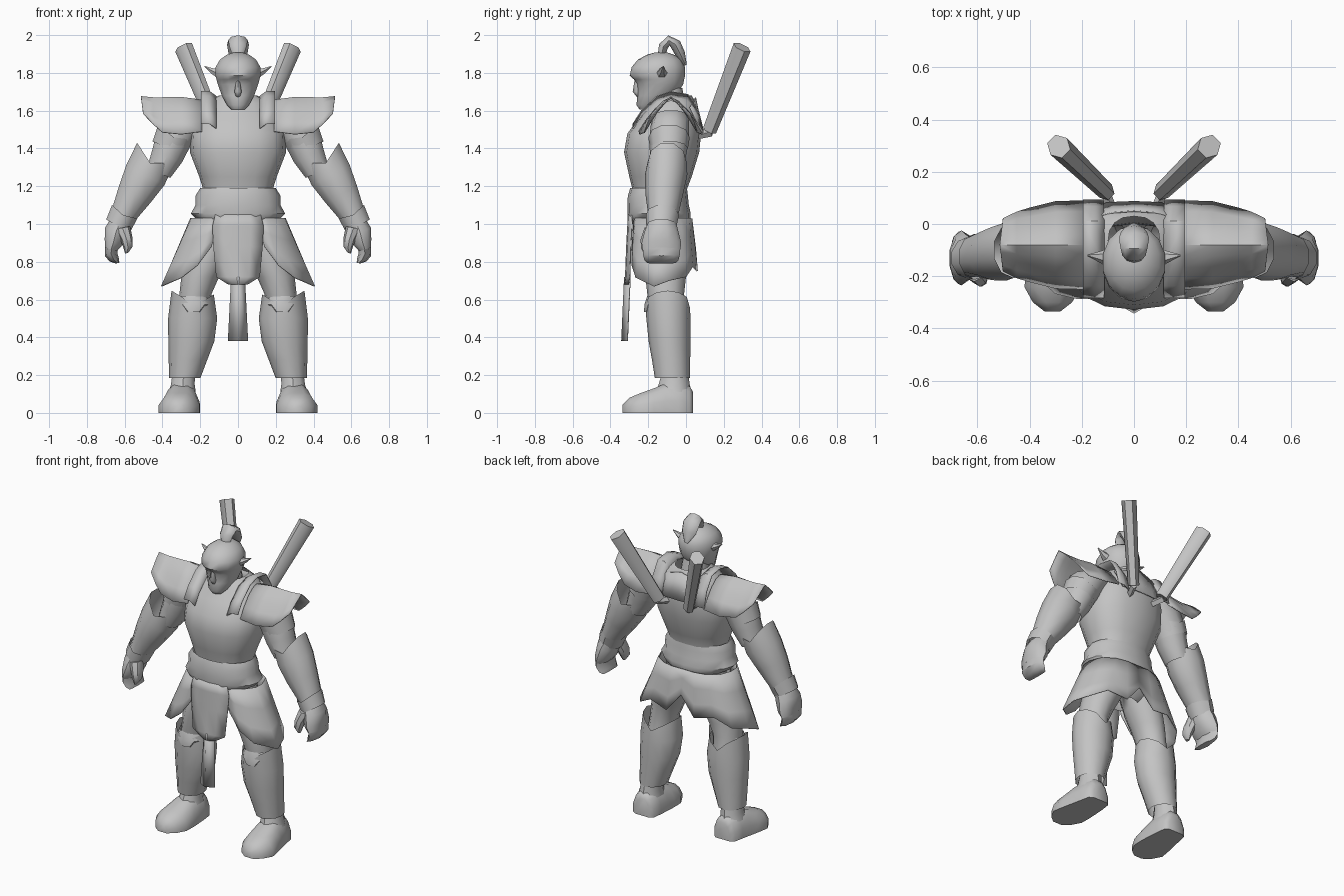
import bpy, bmesh, math
from mathutils import Vector as V

grey = bpy.data.materials.new("armour grey")
grey.diffuse_color = (0.55, 0.55, 0.55, 1)


def finish(name, bm, mirror, thick=0, angle=40):
    bmesh.ops.remove_doubles(bm, verts=bm.verts, dist=0.0005)
    bmesh.ops.recalc_face_normals(bm, faces=bm.faces)
    me = bpy.data.meshes.new(name)
    bm.to_mesh(me)
    bm.free()
    me.polygons.foreach_set("use_smooth", [True] * len(me.polygons))
    me.set_sharp_from_angle(angle=math.radians(angle))
    me.materials.append(grey)
    ob = bpy.data.objects.new(name, me)
    bpy.context.collection.objects.link(ob)
    if thick:
        m = ob.modifiers.new("thickness", 'SOLIDIFY')
        m.thickness, m.offset = thick, 0
    if mirror:
        ob.modifiers.new("mirror", 'MIRROR')
    return ob


def surface(name, rows, closed=False, caps=False, mirror=False, thick=0, angle=40):
    """Skin rows of points; closed rows make a tube."""
    bm = bmesh.new()
    vs = [[bm.verts.new(p) for p in r] for r in rows]
    n = len(vs[0])
    for a, b in zip(vs, vs[1:]):
        for i in range(n if closed else n - 1):
            j = (i + 1) % n
            bm.faces.new((a[i], a[j], b[j], b[i]))
    if caps:
        bm.faces.new(vs[0])
        bm.faces.new(vs[-1])
    return finish(name, bm, mirror, thick, angle)


def oval(c, u, v, n=12, power=1.0):
    out = []
    f = lambda t: math.copysign(abs(t) ** power, t)
    for i in range(n):
        a = 2 * math.pi * i / n
        out.append(V(c) + V(u) * f(math.sin(a)) - V(v) * f(math.cos(a)))
    return out


def stack(name, rings, n=12, power=1.0, caps=True, **kw):
    """Level rings: (z, centre x, half width, front y, back y)."""
    rows = [oval((x, (f + b) / 2, z), (w, 0, 0), (0, (b - f) / 2, 0), n, power)
            for z, x, w, f, b in rings]
    return surface(name, rows, True, caps, **kw)


def limb(name, rings, lean, n=10, spike=0, caps=True, **kw):
    """Rings (x, y, z, half width, half depth) square to a leaning axis."""
    d = V(lean).normalized()
    u = V((d.z, 0, -d.x))
    rows = [oval(r[:3], u * r[3], (0, r[4], 0), n) for r in rings]
    for i, p in enumerate(rows[0]):            # pointed cuff
        p += d * spike * (abs(math.sin(2 * math.pi * i / n)) - 0.4)
    return surface(name, rows, True, caps, mirror=True, **kw)


# torso, belt and pelvis
stack("chest_armour", [(1.10, 0, .18, -.27, .0), (1.17, 0, .18, -.28, .0),
      (1.25, 0, .205, -.30, .03), (1.38, 0, .255, -.328, .07),
      (1.48, 0, .25, -.31, .08), (1.56, 0, .22, -.25, .075),
      (1.64, 0, .18, -.19, .055), (1.68, 0, .10, -.17, .03)], 16, .85, caps=False)
stack("belt", [(1.0, 0, .18, -.29, .015), (1.02, 0, .215, -.305, .025), (1.055, 0, .25, -.31, .025),
      (1.10, 0, .225, -.31, .015), (1.15, 0, .225, -.308, .01), (1.19, 0, .20, -.295, .005)],
      16, .95, caps=False)
stack("pelvis", [(.83, 0, .10, -.19, -.02), (.88, 0, .19, -.22, .02),
      (.95, 0, .21, -.24, .03), (1.03, 0, .19, -.24, .01)], 14, caps=False)
stack("neck", [(1.62, 0, .09, -.19, .0), (1.72, 0, .075, -.18, -.02)], 10, caps=False)

# head, nose, ear points and top knot
stack("head", [(1.605, 0, .035, -.245, -.19), (1.63, 0, .06, -.262, -.13),
      (1.68, 0, .088, -.258, -.05), (1.74, 0, .11, -.26, -.015), (1.765, 0, .117, -.275, -.01),
      (1.785, 0, .122, -.298, -.005), (1.83, 0, .122, -.288, -.005), (1.87, 0, .098, -.255, -.025),
      (1.895, 0, .062, -.21, -.06), (1.908, 0, .025, -.165, -.1)], 14, angle=55)
stack("nose", [(1.67, 0, .012, -.258, -.23), (1.70, 0, .022, -.282, -.23),
      (1.765, 0, .010, -.272, -.23)], 6, angle=70)
limb("ear_point", [(.10, -.13, 1.795, .028, .035), (.14, -.125, 1.812, .016, .018),
     (.178, -.12, 1.835, .002, .003)], (.9, 0, .35), 6)
knot = [(-.13, 1.89, .03, .02), (-.12, 1.94, .045, .025), (-.09, 1.972, .052, .027),
        (-.055, 1.95, .058, .03), (-.03, 1.90, .05, .026), (-.003, 1.84, .012, .008)]
rows = []
for i, (y, z, w, t) in enumerate(knot):
    a, b = knot[max(i - 1, 0)], knot[min(i + 1, 5)]
    d = V((0, b[0] - a[0], b[1] - a[1])).normalized()
    rows.append(oval((0, y, z), (w, 0, 0), V((0, d.z, -d.y)) * t, 8))
surface("top_knot", rows, True, True, angle=60)

# shoulder plates: sheets with a ridge that sharpens outward
plate = [(.19, .168, 1.655, 1.49, 1.8), (.30, .165, 1.67, 1.475, 1.6), (.40, .14, 1.668, 1.485, 1.35),
         (.45, .125, 1.668, 1.53, 1.2), (.514, .10, 1.674, 1.585, 1.05)]
rows = []
for x, half, top, low, bend in plate:
    row = []
    for i in range(9):
        t = i / 4 - 1
        row.append((x - .012 * abs(t) * (x > .5), -.08 + half * t,
                    low + (top - low) * (1 - abs(t) ** bend)))
    rows.append(row)
surface("shoulder_plate", rows, mirror=True, thick=.006)

# collar straps over the shoulders
strap = [(-.28, 1.53), (-.235, 1.60), (-.155, 1.675), (-.08, 1.70), (.01, 1.685), (.065, 1.60), (.09, 1.5)]
surface("collar_strap", [[(x, y, z + dz) for y, z in strap]
        for x, dz in ((.115, -.025), (.15, 0), (.195, 0))], mirror=True, thick=.006)
surface("back_collar", [[(x, .05 - x * x, 1.67 - abs(x) * .3) for x in (-.17, -.08, 0, .08, .17)],
        [(x, .085 - x * x * .5, 1.5) for x in (-.15, -.08, 0, .08, .15)]], thick=.006)

# arms
limb("upper_arm", [(.24, -.08, 1.57, .085, .095), (.30, -.085, 1.52, .11, .102),
     (.345, -.09, 1.44, .10, .105), (.375, -.095, 1.36, .09, .095), (.42, -.10, 1.27, .07, .085)],
     (.38, 0, -.9), caps=False)
limb("arm_band", [(.335, -.09, 1.47, .107, .11), (.365, -.09, 1.40, .10, .10)],
     (.38, 0, -.9), spike=-.03, caps=False)
limb("bracer", [(.452, -.10, 1.345, .118, .105), (.49, -.105, 1.26, .12, .112),
     (.545, -.115, 1.16, .10, .10), (.60, -.12, 1.06, .075, .082), (.625, -.125, 1.01, .066, .078)],
     (.47, 0, -.88), spike=-.065, caps=False)
limb("wrist_cuff", [(.605, -.125, 1.055, .08, .088), (.635, -.13, .99, .075, .08)],
     (.47, 0, -.88), spike=-.02, caps=False)

# hands
limb("palm", [(.62, -.125, 1.02, .055, .07), (.645, -.13, .96, .066, .09),
     (.66, -.13, .90, .05, .105), (.672, -.13, .865, .034, .10)], (.3, 0, -1), caps=False)
limb("fingers", [(.668, -.13, .885, .036, .10), (.672, -.13, .84, .034, .098),
     (.655, -.13, .808, .026, .09), (.638, -.13, .793, .01, .075)], (-.25, 0, -1), 8)
limb("thumb", [(.612, -.17, .98, .042, .05), (.59, -.195, .92, .032, .045),
     (.582, -.205, .875, .024, .034), (.59, -.21, .845, .008, .014)], (-.2, 0, -1), 8)

# skirt: (top x, top y, hem x, hem y, hem z) from front to back
hem = [(.10, -.275, .14, -.285, .88), (.15, -.265, .215, -.285, .78), (.20, -.23, .30, -.265, .715),
       (.245, -.17, .405, -.17, .67), (.25, -.11, .39, -.09, .70), (.22, -.03, .33, .0, .72),
       (.15, .015, .23, .035, .775), (.08, .03, .10, .06, .75), (0, .03, 0, .05, .87)]
rows = []
for t in (0, .35, .7, 1):
    rows.append([(a + (c - a) * t, b + (d - b) * t, 1.03 + (z - 1.03) * t) for a, b, c, d, z in hem])
surface("skirt", rows, mirror=True, thick=.006)

# front panel and hanging strip
panel = [(1.05, .12, -.298), (.99, .135, -.30), (.88, .13, -.306), (.72, .115, -.312), (.68, .05, -.318)]
surface("front_panel", [[(w * k, y + .022 * k * k - .008, z) for k in (-1, -.5, 0, .5, 1)]
        for z, w, y in panel], thick=.006)
surface("hanging_strip", [[(-w, y + .03, z), (0, y, z), (w, y + .03, z)]
        for z, w, y in ((.72, .035, -.325), (.38, .052, -.34))], thick=.006)

# legs
stack("thigh", [(.93, .11, .11, -.22, .02), (.82, .16, .115, -.225, .015), (.72, .20, .10, -.215, .0),
      (.63, .225, .085, -.205, -.01), (.54, .235, .085, -.19, .0)], 12, mirror=True, caps=False)
shin = stack("shin_guard", [(.60, .24, .112, -.215, .02), (.50, .24, .13, -.21, .025),
             (.38, .247, .122, -.198, .025), (.28, .265, .102, -.18, .022),
             (.185, .282, .083, -.165, .02)], 12, mirror=True, caps=False)
for v in shin.data.vertices:                   # raised sides on the top rim
    if v.co.z > .59:
        v.co.z += abs(v.co.x - .24) * .6 - .04 + .02 * (v.co.x > .26)
stack("knee_guard", [(.535, .235, .05, -.222, -.10), (.575, .235, .10, -.22, -.02),
      (.62, .235, .085, -.205, -.03)], 10, mirror=True, caps=False)

# feet: sections from heel to toe (y, centre x, half width, height)
rows = []
for y, x, w, h in ((.038, .29, .05, .11), (.02, .293, .075, .14), (-.04, .295, .085, .16),
                   (-.11, .30, .095, .155), (-.17, .305, .103, .13), (-.24, .312, .108, .105),
                   (-.30, .312, .075, .08), (-.335, .312, .03, .045)):
    rows.append([(x + w * a, y, h * b) for a, b in
                 ((-1, 0), (1, 0), (1, .4), (.72, .8), (.35, 1), (-.35, 1), (-.72, .8), (-1, .4))])
surface("foot", rows, True, True, mirror=True, angle=50)
stack("ankle", [(.11, .295, .075, -.16, .03), (.15, .292, .066, -.145, .02), (.22, .287, .062, -.125, .01)],
      10, mirror=True, caps=False)

# back scabbards with small pegs
def rod(name, a, b, r1, r2, n):
    d = (V(b) - V(a)).normalized()
    u = d.cross(V((1, -1, 0))).normalized()
    w = d.cross(u)
    surface(name, [oval(a, u * r1, w * r1 * .85, n), oval(b, u * r2, w * r2 * .85, n)],
            True, True, mirror=True, angle=62)

rod("scabbard", (.108, .125, 1.495), (.288, .297, 1.935), .04, .053, 6)
rod("scabbard_peg", (.085, .06, 1.47), (.115, .135, 1.485), .022, .022, 4)
